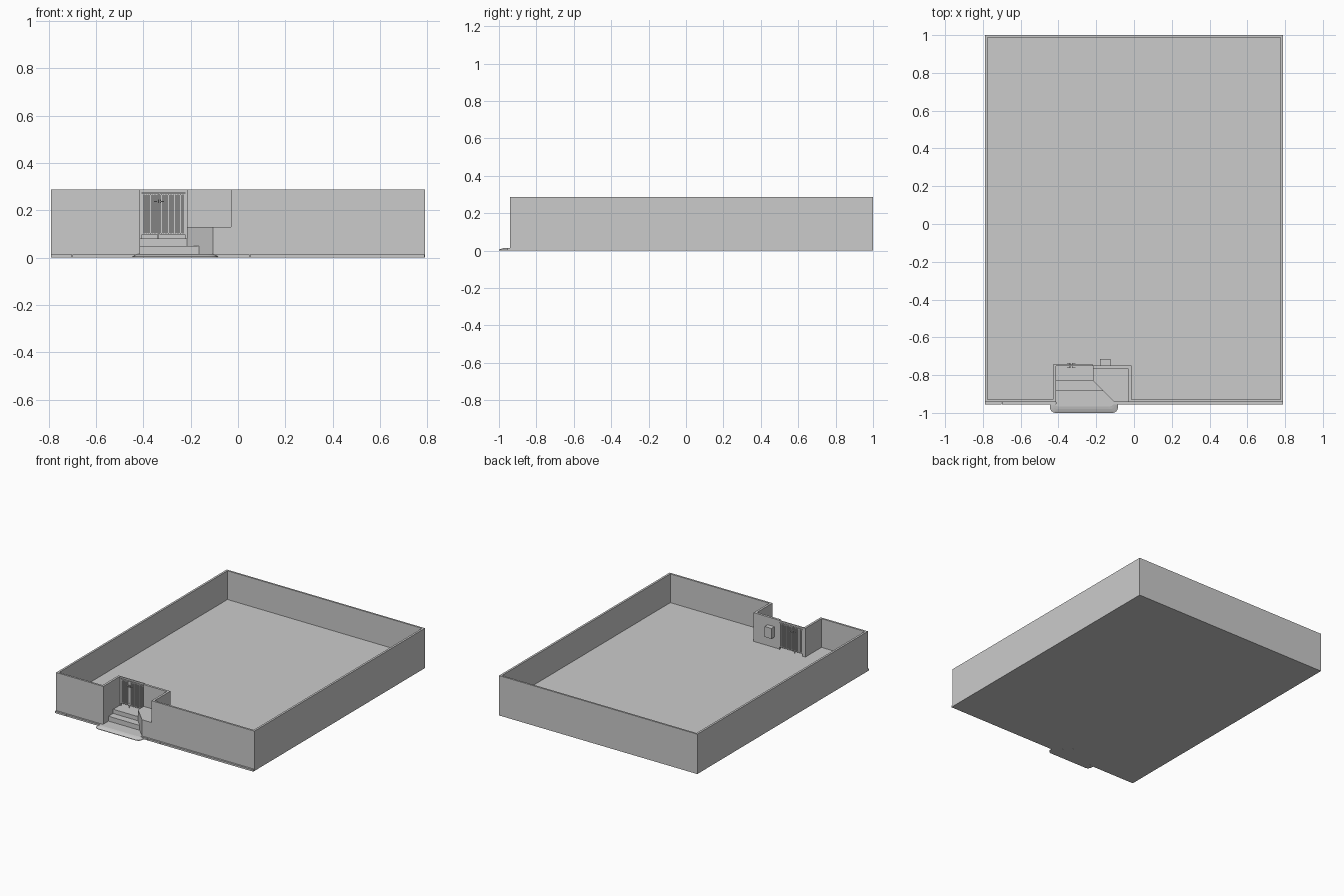
import bpy, bmesh, math

if "Cube" in bpy.data.objects:
    bpy.data.objects.remove(bpy.data.objects["Cube"])


def make_object(name, bm):
    bmesh.ops.recalc_face_normals(bm, faces=bm.faces)
    mesh = bpy.data.meshes.new(name)
    bm.to_mesh(mesh)
    bm.free()
    obj = bpy.data.objects.new(name, mesh)
    bpy.context.collection.objects.link(obj)
    return obj


def loft(name, rings):
    """Closed solid through equally long rings of 3D points."""
    bm = bmesh.new()
    loops = [[bm.verts.new(p) for p in ring] for ring in rings]
    n = len(loops[0])
    for a, b in zip(loops, loops[1:]):
        for i in range(n):
            j = (i + 1) % n
            bm.faces.new((a[i], a[j], b[j], b[i]))
    bm.faces.new(loops[0][::-1])
    bm.faces.new(loops[-1])
    return make_object(name, bm)


def prism(name, outline, z0, z1):
    return loft(name, [[(x, y, z) for x, y in outline] for z in (z0, z1)])


def boxes(name, items):
    """One object from boxes given as (x0, x1, y0, y1, z0, z1)."""
    bm = bmesh.new()
    for x0, x1, y0, y1, z0, z1 in items:
        v = bmesh.ops.create_cube(bm, size=1)["verts"]
        bmesh.ops.scale(bm, vec=(x1 - x0, y1 - y0, z1 - z0), verts=v)
        bmesh.ops.translate(bm, vec=((x0 + x1) / 2, (y0 + y1) / 2, (z0 + z1) / 2), verts=v)
    return make_object(name, bm)


H = 0.287         # wall height
FLOOR = 0.08      # raised yard level
GL, GR = -0.414, -0.216   # gate opening
FRONT = -0.942

# Perimeter wall with entrance recess
inner = [(GR, -0.75), (-0.014, -0.75), (-0.014, -0.928), (0.775, -0.928), (0.775, 0.987),
         (-0.775, 0.987), (-0.775, -0.928), (-0.43, -0.928), (-0.43, -0.745), (GL, -0.745)]
outer = [(GL, FRONT), (-0.79, FRONT), (-0.79, 1), (0.79, 1), (0.79, FRONT),
         (-0.03, FRONT), (-0.03, -0.767), (GR, -0.767)]
prism("perimeter_wall", outer + inner, 0, H)

# Raised yard floor
prism("yard_floor", inner, 0, FLOOR)

# Entrance landing and steps, cut by the diagonal planter
prism("landing", [(GL, -0.745), (GL, -0.83), (GR, -0.83), (GR, -0.75)], 0, FLOOR)
prism("upper_step", [(GL, -0.83), (GL, -0.883), (-0.165, -0.883), (GR, -0.83)], 0, 0.05)
prism("lower_step", [(GL, -0.883), (GL, -0.955), (-0.106, -0.955), (-0.106, FRONT),
                     (-0.165, -0.883)], 0, 0.015)
prism("planter", [(GR, -0.767), (GR, -0.83), (-0.106, FRONT), (-0.03, FRONT),
                  (-0.03, -0.767)], 0, 0.13)

# Kerb blocks along the front
cuts = [[-0.79, -0.70, GL], [-0.106, -0.05, 0.05, 0.70, 0.79]]
boxes("front_kerb", [(a, b - 0.001, -0.955, FRONT, 0, 0.013)
                     for run in cuts for a, b in zip(run, run[1:])])


# Rounded apron in front of the steps
def apron_ring(inset, z):
    x0, x1, y0, r = -0.445 + inset, -0.085 - inset, -1 + inset * 1.4, 0.03
    ring = [(x0, -0.953, z)]
    for cx, start in ((x0 + r, math.pi), (x1 - r, 1.5 * math.pi)):
        for i in range(7):
            a = start + i * math.pi / 12
            ry = min(r, -0.953 - y0)
            ring.append((cx + r * math.cos(a), y0 + ry + ry * math.sin(a), z))
    return ring + [(x1, -0.953, z)]


loft("entrance_apron", [apron_ring(i, z) for i, z in
                        ((0, 0), (0, 0.004), (0.006, 0.008), (0.014, 0.012), (0.024, 0.015))])

# Gate frame: posts and lintel
Y0, Y1 = -0.753, -0.745
boxes("gate_frame", [(GL, GL + 0.008, Y0, Y1, FLOOR, H),
                     (GR - 0.008, GR, Y0, Y1, FLOOR, H),
                     (GL + 0.008, GR - 0.008, Y0, Y1, 0.275, H)])


# Gate leaves with vertical bars
def gate_leaf(name, x0, x1, count):
    s = 0.006
    parts = [(x0, x0 + s, Y0, Y1, 0.097, 0.27), (x1 - s, x1, Y0, Y1, 0.097, 0.27),
             (x0 + s, x1 - s, Y0, Y1, 0.264, 0.27), (x0 + s, x1 - s, Y0, Y1, 0.097, 0.103)]
    pitch = (x1 - x0 - s) / (count + 1)
    for i in range(1, count + 1):
        c = x0 + s / 2 + i * pitch
        parts.append((c - 0.0032, c + 0.0032, Y0 + 0.001, Y1 - 0.001, 0.103, 0.264))
    boxes(name, parts)


gate_leaf("left_gate_leaf", -0.405, -0.334, 6)
gate_leaf("right_gate_leaf", -0.332, -0.225, 9)

# Lever handles on both faces, and the drop bolt
levers = []
for sx in (-1, 1):
    for ya, yb in ((-0.762, Y0), (Y1, -0.736)):
        stem, tip = -0.333 + sx * 0.006, -0.333 + sx * 0.022
        levers.append((stem - 0.002, stem + 0.002, ya, yb, 0.23, 0.246))
        y = ya if ya < Y0 else yb - 0.003
        levers.append((min(stem, tip), max(stem, tip), y, y + 0.003, 0.236, 0.24))
boxes("gate_handles", levers)
boxes("drop_bolt", [(-0.341, -0.337, -0.756, -0.752, FLOOR, 0.115)])

# Letter box on the yard side of the niche wall
boxes("letter_box", [(-0.18, -0.125, -0.75, -0.716, 0.155, 0.23)])
